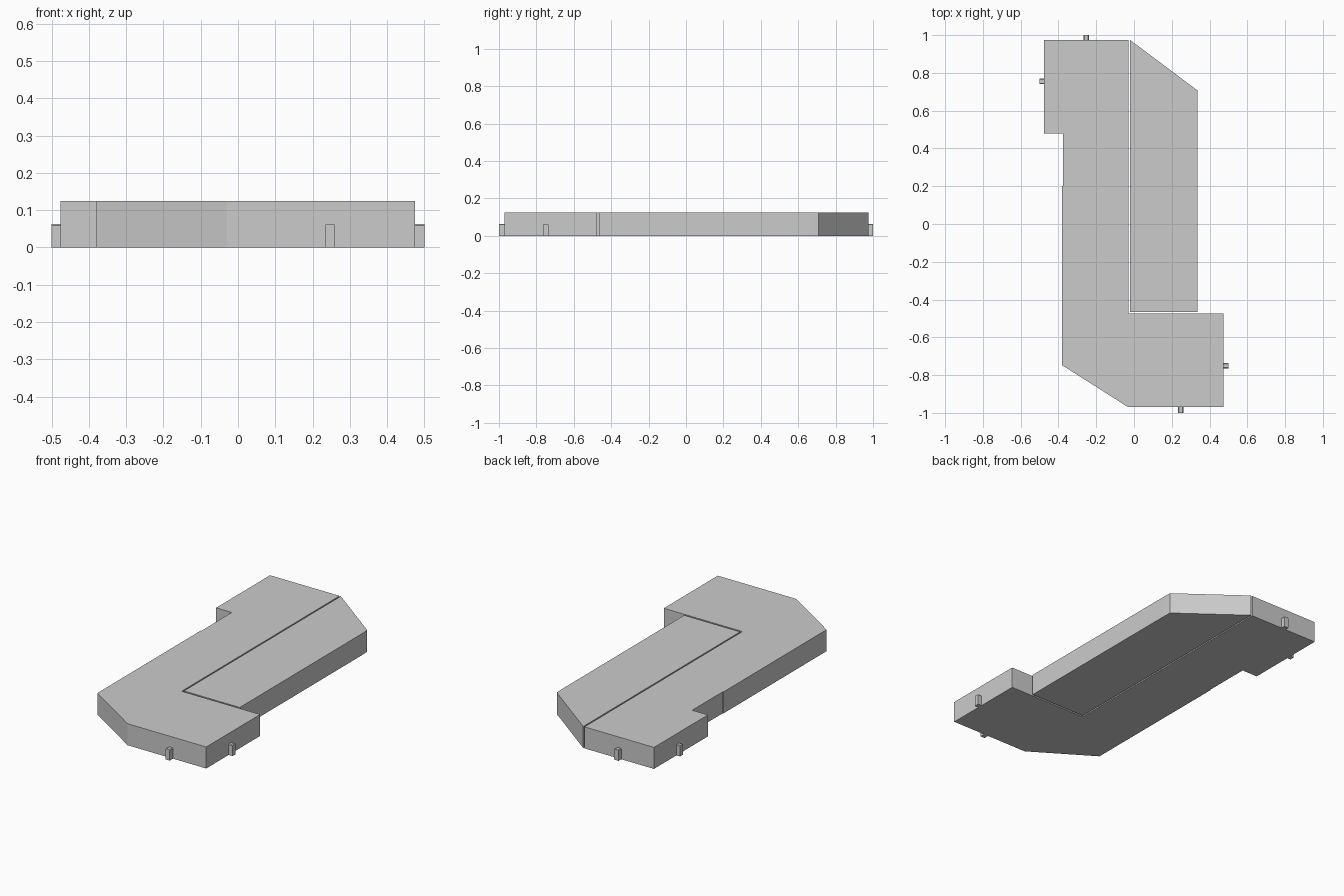
import bpy, bmesh
from mathutils import Matrix

if "Cube" in bpy.data.objects:
    bpy.data.objects.remove(bpy.data.objects["Cube"])

HEIGHT = 0.125


def prism(name, outline, depth, matrix=Matrix.Identity(4)):
    """Extrude a flat outline along local z and place it with a matrix."""
    bm = bmesh.new()
    face = bm.faces.new([bm.verts.new((x, y, 0)) for x, y in outline])
    top = bmesh.ops.extrude_face_region(bm, geom=[face])["geom"]
    bmesh.ops.translate(bm, vec=(0, 0, depth),
                        verts=[v for v in top if isinstance(v, bmesh.types.BMVert)])
    bm.transform(matrix)
    bmesh.ops.recalc_face_normals(bm, faces=bm.faces)
    mesh = bpy.data.meshes.new(name)
    bm.to_mesh(mesh)
    bm.free()
    obj = bpy.data.objects.new(name, mesh)
    bpy.context.collection.objects.link(obj)
    return obj


# Main slab, with end tabs on opposite sides
prism("main_slab", [(-0.477, 0.975), (-0.03, 0.975), (-0.03, -0.475), (0.475, -0.475),
                    (0.475, -0.97), (-0.03, -0.97), (-0.38, -0.748), (-0.38, 0.2),
                    (-0.376, 0.2), (-0.376, 0.48), (-0.477, 0.48)], HEIGHT)

# Fitted slab, separated from the main slab by a thin gap
prism("side_slab", [(-0.022, 0.975), (0.335, 0.708), (0.337, 0.66),
                    (0.337, -0.465), (-0.022, -0.465)], HEIGHT)

# Locating pegs: upright profile with clipped top corners, pushed out of each end tab
W, H, C = 0.014, 0.063, 0.004
peg = [(-W, 0), (W, 0), (W, H - C), (W - C, H), (C - W, H), (-W, H - C)]
upright = Matrix.Rotation(1.5707963, 4, 'X')
for name, x, y, turn in (("front_peg", 0.247, -0.96, 0),
                         ("right_peg", 0.46, -0.75, 1),
                         ("back_peg", -0.253, 0.96, 2),
                         ("left_peg", -0.46, 0.755, 3)):
    place = Matrix.Translation((x, y, 0)) @ Matrix.Rotation(turn * 1.5707963, 4, 'Z')
    prism(name, peg, 0.04, place @ upright)
